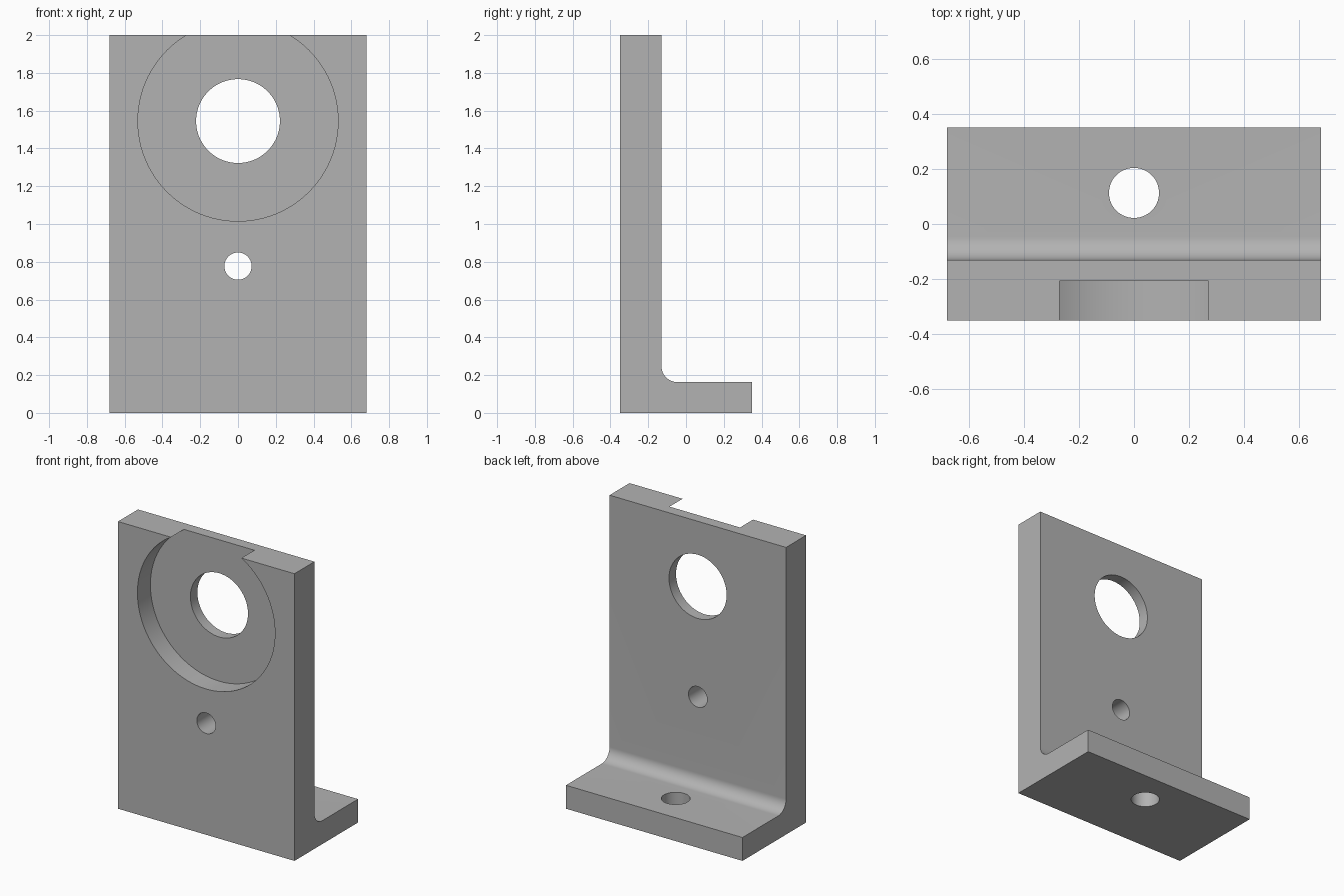
import bpy
import bmesh
from math import pi, cos, sin, radians

if "Cube" in bpy.data.objects:
    bpy.data.objects.remove(bpy.data.objects["Cube"], do_unlink=True)

GREY = (0.45, 0.45, 0.45, 1)
mat = bpy.data.materials.new("plain grey")
mat.use_nodes = True
mat.diffuse_color = GREY
mat.node_tree.nodes["Principled BSDF"].inputs["Base Color"].default_value = GREY

HALF_W, FRONT, BACK, HEIGHT = 0.68, -0.35, 0.35, 2.0
WALL_BACK, BASE_TOP, FILLET = -0.13, 0.163, 0.085

# L-shaped side profile with a rounded inner corner
profile = [(FRONT, 0), (BACK, 0), (BACK, BASE_TOP)]
steps = 16
for i in range(steps + 1):
    a = -pi / 2 - i / steps * pi / 2
    profile.append((WALL_BACK + FILLET + FILLET * cos(a),
                    BASE_TOP + FILLET + FILLET * sin(a)))
profile += [(WALL_BACK, HEIGHT), (FRONT, HEIGHT)]

# Extrude the profile across the width
bm = bmesh.new()
face = bm.faces.new([bm.verts.new((-HALF_W, y, z)) for y, z in profile])
ext = bmesh.ops.extrude_face_region(bm, geom=[face])
verts = [v for v in ext["geom"] if isinstance(v, bmesh.types.BMVert)]
bmesh.ops.translate(bm, verts=verts, vec=(2 * HALF_W, 0, 0))
bmesh.ops.recalc_face_normals(bm, faces=bm.faces)
mesh = bpy.data.meshes.new("angle_bracket")
bm.to_mesh(mesh)
bm.free()
mesh.materials.append(mat)
bracket = bpy.data.objects.new("angle_bracket", mesh)
bpy.context.collection.objects.link(bracket)


def cut_hole(name, radius, depth, location, upright=False):
    """Subtract a round hole, running along y unless upright."""
    bpy.ops.mesh.primitive_cylinder_add(
        vertices=96, radius=radius, depth=depth, location=location,
        rotation=(0 if upright else pi / 2, 0, 0))
    cutter = bpy.context.object
    cutter.name = name
    cutter.data.materials.append(mat)
    mod = bracket.modifiers.new(name, "BOOLEAN")
    mod.operation = "DIFFERENCE"
    mod.solver = "EXACT"
    mod.object = cutter
    bpy.ops.object.select_all(action="DESELECT")
    bracket.select_set(True)
    bpy.context.view_layer.objects.active = bracket
    bpy.ops.object.modifier_apply(modifier=name)
    bpy.data.objects.remove(cutter, do_unlink=True)


# Round recess open at the top edge, and the through holes
RECESS_FLOOR = -0.207
cut_hole("recess", 0.53, 0.4, (0, RECESS_FLOOR - 0.2, 1.545))
cut_hole("main_bore", 0.222, 1, (0, -0.2, 1.545))
cut_hole("pin_hole", 0.072, 1, (0, -0.2, 0.777))
cut_hole("base_hole", 0.091, 0.5, (0, 0.113, 0.1), upright=True)

bpy.ops.object.shade_smooth_by_angle(angle=radians(30))
